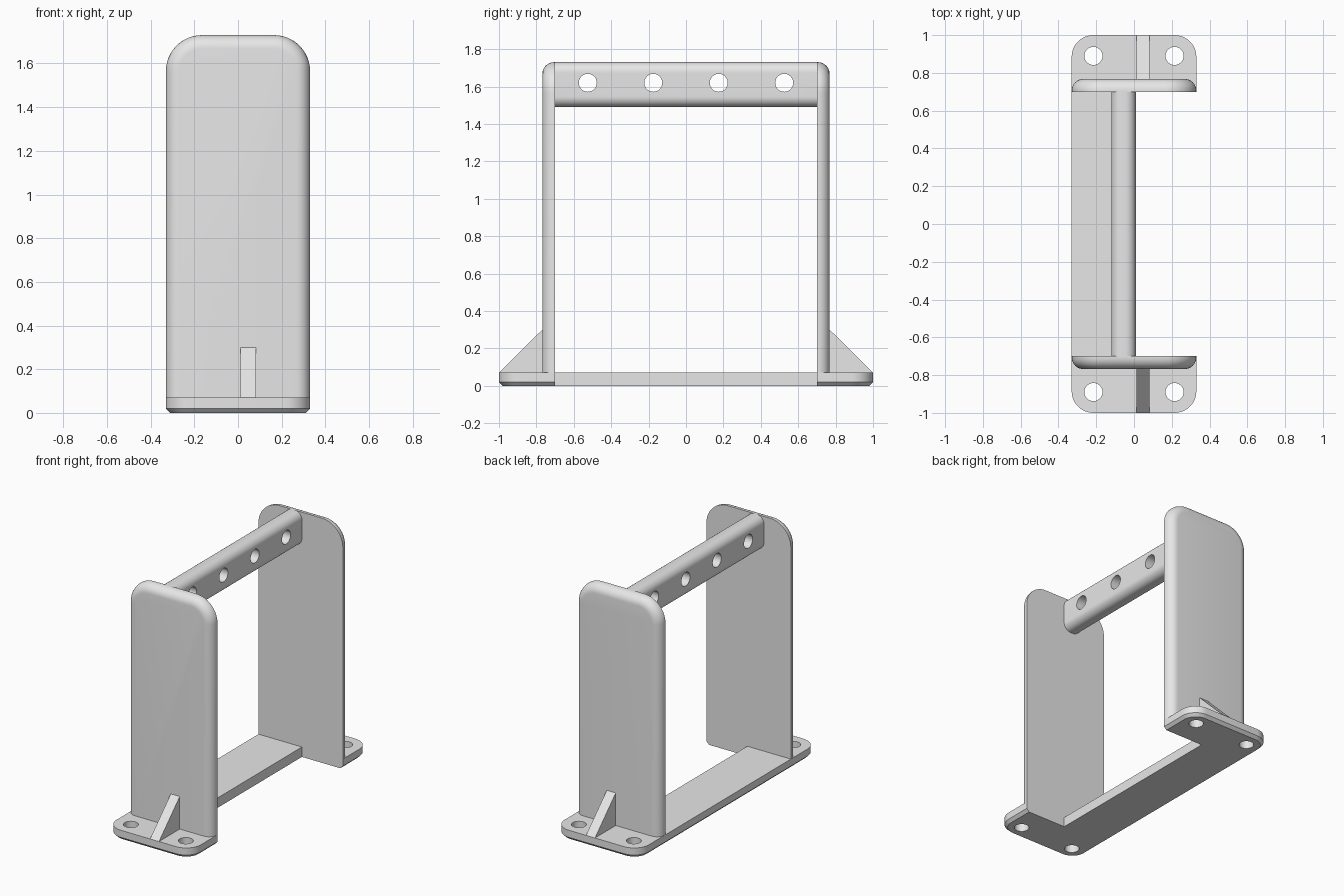
import bpy
import bmesh
from math import sin, cos, pi, radians

cube = bpy.data.objects.get("Cube")
if cube:
    bpy.data.objects.remove(cube, do_unlink=True)

grey = bpy.data.materials.new("plain_grey")
grey.use_nodes = True
grey.diffuse_color = (0.8, 0.8, 0.8, 1)
grey.node_tree.nodes["Principled BSDF"].inputs["Base Color"].default_value = (0.8, 0.8, 0.8, 1)

HALF_W = 0.33      # half width of plates and feet
INNER_Y = 0.70     # inner face of the side plates
BASE_H = 0.07
BAR_L, BAR_R = -0.12, 0.01


def arc(cx, cy, r, start, end, steps=12):
    """Points along an arc, angles in degrees."""
    angles = [radians(start + (end - start) * i / steps) for i in range(steps + 1)]
    return [(cx + r * cos(a), cy + r * sin(a)) for a in angles]


def loft(name, rings):
    """Skin a stack of matching closed rings and cap both ends."""
    bm = bmesh.new()
    loops = [[bm.verts.new(p) for p in ring] for ring in rings]
    n = len(loops[0])
    for low, high in zip(loops, loops[1:]):
        for i in range(n):
            j = (i + 1) % n
            bm.faces.new((low[i], low[j], high[j], high[i]))
    bm.faces.new(loops[0][::-1])
    bm.faces.new(loops[-1])
    bmesh.ops.recalc_face_normals(bm, faces=bm.faces)
    mesh = bpy.data.meshes.new(name)
    bm.to_mesh(mesh)
    bm.free()
    obj = bpy.data.objects.new(name, mesh)
    bpy.context.collection.objects.link(obj)
    mesh.materials.append(grey)
    return obj


def drill(obj, centres, axis, r=0.048):
    """Cut round holes through an object along z or x."""
    for c in centres:
        rot = (0, pi / 2, 0) if axis == "x" else (0, 0, 0)
        bpy.ops.mesh.primitive_cylinder_add(vertices=32, radius=r, depth=0.5, location=c, rotation=rot)
        cutter = bpy.context.object
        cutter.name = "hole_cutter"
        cutter.data.materials.append(grey)
        cutter.hide_render = True
        mod = obj.modifiers.new("hole", 'BOOLEAN')
        mod.operation = 'DIFFERENCE'
        mod.solver = 'EXACT'
        mod.object = cutter
        bpy.context.view_layer.objects.active = obj
        bpy.ops.object.modifier_apply(modifier=mod.name)
        bpy.data.objects.remove(cutter, do_unlink=True)


def smooth(obj):
    bpy.ops.object.select_all(action='DESELECT')
    obj.select_set(True)
    bpy.context.view_layer.objects.active = obj
    bpy.ops.object.shade_smooth_by_angle(angle=radians(30))


# Base: two rounded feet joined by a strip, chamfered round the underside
def base_ring(z, d):
    r = 0.115
    cx, cy = HALF_W - r, 1 - r
    back = [(BAR_R, INNER_Y), (HALF_W - d, INNER_Y)]
    back += arc(cx, cy, r - d, 0, 90) + arc(-cx, cy, r - d, 90, 180)
    front = [(x, -y) for x, y in reversed(back)]
    return [(x, y, z) for x, y in back + front]


base = loft("base", [base_ring(0, 0.02), base_ring(0.02, 0), base_ring(BASE_H, 0)])
drill(base, [(x, y, 0) for x in (-0.215, 0.215) for y in (-0.89, 0.89)], "z")
smooth(base)


# Side plates: arched outline with a rounded outer edge
def plate_ring(y, d):
    r = 0.165
    cx, cz = HALF_W - r, 1.73 - r
    pts = [(HALF_W - d, BASE_H)]
    pts += arc(cx, cz, r - d, 0, 90) + arc(-cx, cz, r - d, 90, 180)
    pts.append((-HALF_W + d, BASE_H))
    return [(x, y, z) for x, z in pts]


FILLET, THICK = 0.062, 0.068
for side, label in ((-1, "front"), (1, "back")):
    rings = [plate_ring(side * INNER_Y, 0)]
    for i in range(9):
        a = i / 8 * pi / 2
        y = INNER_Y + THICK - FILLET + FILLET * sin(a)
        rings.append(plate_ring(side * y, FILLET * (1 - cos(a))))
    smooth(loft(label + "_plate", rings))

    # Triangular brace between plate and foot
    wedge = ((INNER_Y + THICK - 0.01, BASE_H), (1.0, BASE_H),
             (INNER_Y + THICK, 0.3), (INNER_Y + THICK - 0.01, 0.3))
    loft(label + "_brace", [[(x, side * y, z) for y, z in wedge] for x in (0.012, 0.082)])

# Top bar: rounded section with four cross holes
r = 0.055
x0, x1, z0, z1 = BAR_L + r, BAR_R - r, 1.49 + r, 1.73 - r
section = (arc(x1, z1, r, 0, 90) + arc(x0, z1, r, 90, 180)
           + arc(x0, z0, r, 180, 270) + arc(x1, z0, r, 270, 360))
bar = loft("top_bar", [[(x, y, z) for x, z in section] for y in (-INNER_Y, INNER_Y)])
drill(bar, [(BAR_L / 2, 0.35 * (i - 1.5), 1.62) for i in range(4)], "x")
smooth(bar)
